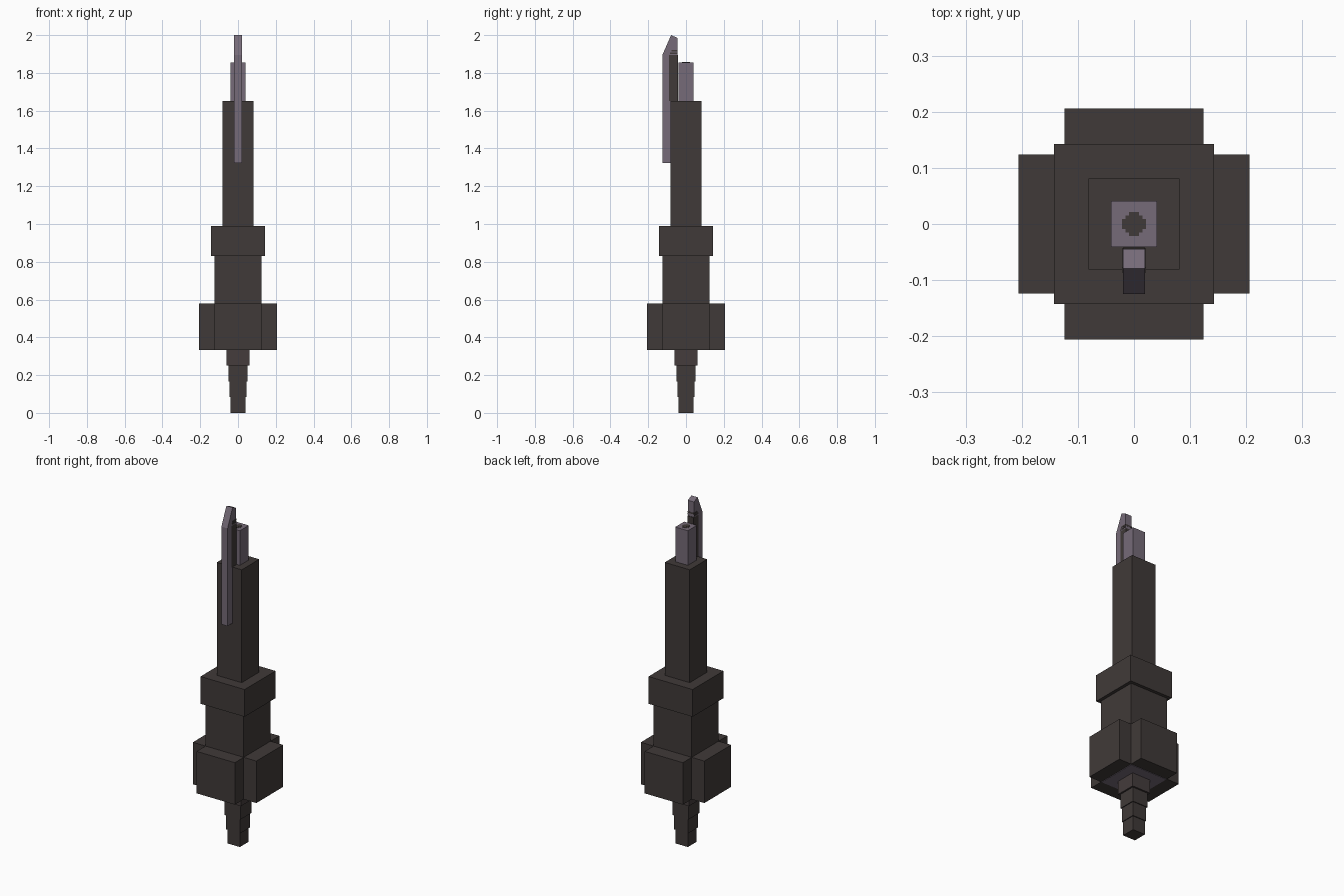
import bpy
import bmesh

cube = bpy.data.objects.get("Cube")
if cube:
    bpy.data.objects.remove(cube, do_unlink=True)


def material(name, colour):
    mat = bpy.data.materials.new(name)
    mat.use_nodes = True
    rgba = (*colour, 1)
    mat.diffuse_color = rgba
    mat.node_tree.nodes["Principled BSDF"].inputs["Base Color"].default_value = rgba
    return mat


dark = material("dark_brown", (0.051, 0.042, 0.040))
warm = material("warm_brown", (0.058, 0.045, 0.045))
metal = material("purple_grey_metal", (0.181, 0.147, 0.188))


def prism(name, outline, axis, low, high, mat):
    """Extrude a flat outline along x (outline is y, z) or z (outline is x, y)."""
    bm = bmesh.new()
    ends = []
    for d in (low, high):
        points = [(d, a, b) if axis == "x" else (a, b, d) for a, b in outline]
        ends.append([bm.verts.new(p) for p in points])
    bottom, top = ends
    bm.faces.new(bottom[::-1])
    bm.faces.new(top)
    count = len(outline)
    for i in range(count):
        j = (i + 1) % count
        bm.faces.new((bottom[i], bottom[j], top[j], top[i]))
    bmesh.ops.recalc_face_normals(bm, faces=bm.faces)
    mesh = bpy.data.meshes.new(name)
    bm.to_mesh(mesh)
    bm.free()
    mesh.materials.append(mat)
    obj = bpy.data.objects.new(name, mesh)
    bpy.context.collection.objects.link(obj)
    return obj


def box(name, x0, x1, y0, y1, z0, z1, mat):
    return prism(name, [(x0, y0), (x1, y0), (x1, y1), (x0, y1)], "z", z0, z1, mat)


def column(name, half, z0, z1, mat):
    return box(name, -half, half, -half, half, z0, z1, mat)


# Stepped tail, body, collar and barrel
column("tail_tip", 0.041, 0, 0.083, dark)
column("tail_middle", 0.046, 0.083, 0.167, dark)
column("tail_upper", 0.051, 0.167, 0.252, dark)
column("tail_neck", 0.061, 0.252, 0.336, warm)
column("body", 0.124, 0.336, 0.83, dark)
column("body_underside", 0.122, 0.332, 0.337, metal)
column("collar", 0.143, 0.83, 0.99, dark)
column("barrel", 0.081, 0.99, 1.652, dark)
column("inner_barrel", 0.041, 1.652, 1.855, metal)

# Four side blocks around the body
for side, sign in (("left", 1), ("right", -1)):
    a, b = sorted((sign * 0.123, sign * 0.206))
    box(side + "_block", a, b, -0.124, 0.124, 0.334, 0.58, dark)
for side, sign in (("back", 1), ("front", -1)):
    a, b = sorted((sign * 0.123, sign * 0.206))
    box(side + "_block", -0.124, 0.124, a, b, 0.334, 0.58, dark)

# Round bore drawn as a stepped plate on the inner barrel
for i, (hx, hy) in enumerate(((0.021, 0.009), (0.015, 0.015), (0.009, 0.021))):
    box("bore_plate_%d" % (i + 1), -hx, hx, -hy, hy, 1.854, 1.856 + i * 0.0005, dark)

# Front blade with a slanted tip hooked over the dark spacer
blade = [(-0.125, 1.322), (-0.081, 1.322), (-0.081, 1.652), (-0.089, 1.652),
         (-0.089, 1.895), (-0.045, 1.895), (-0.045, 1.985), (-0.079, 2.0),
         (-0.125, 1.895)]
prism("front_blade", blade, "x", -0.02, 0.02, metal)
box("blade_spacer", -0.02, 0.02, -0.089, -0.042, 1.652, 1.895, dark)
for i, (y0, y1) in enumerate(((-0.086, -0.046), (-0.078, -0.044))):
    z = 1.9 + i * 0.012
    box("hook_detail_%d" % (i + 1), -0.0215, 0.0215, y0, y1, z, z + 0.009, dark)
